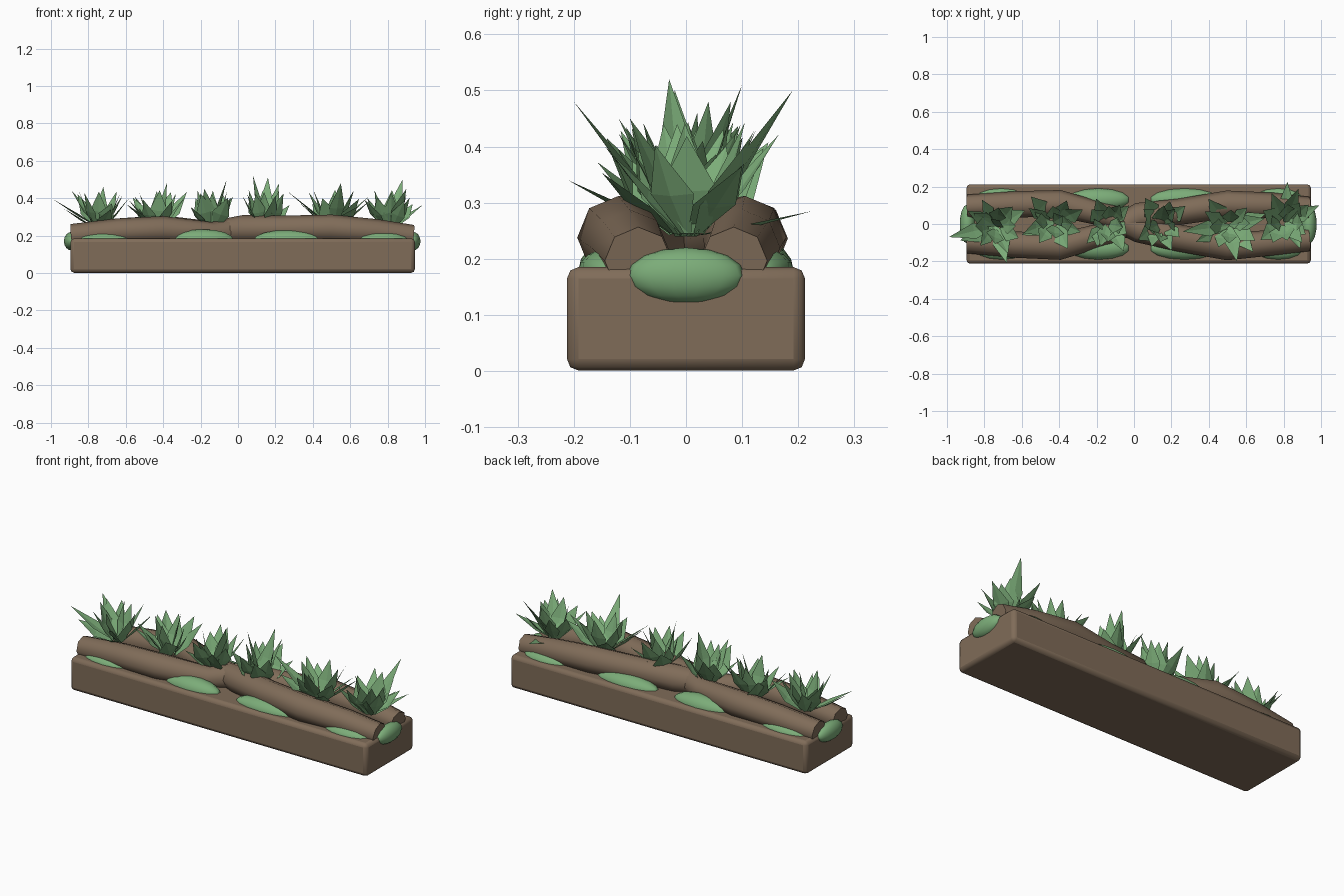
import bpy, bmesh, math, random
from mathutils import Vector

random.seed(11)
cube = bpy.data.objects.get("Cube")
if cube:
    bpy.data.objects.remove(cube, do_unlink=True)


def material(name, color):
    m = bpy.data.materials.new(name)
    m.diffuse_color = color
    m.use_nodes = True
    m.node_tree.nodes["Principled BSDF"].inputs["Base Color"].default_value = color
    return m


bark = material("bark brown", (0.215, 0.15, 0.099, 1))
leaf = material("leaf green", (0.2, 0.415, 0.19, 1))


def finish(obj, name, mat, angle=None):
    obj.name = name
    obj.data.materials.clear()
    obj.data.materials.append(mat)
    if angle:
        bpy.ops.object.select_all(action="DESELECT")
        obj.select_set(True)
        bpy.context.view_layer.objects.active = obj
        bpy.ops.object.shade_smooth_by_angle(angle=math.radians(angle))
    return obj


# Planter block with softened edges
bpy.ops.mesh.primitive_cube_add(size=1, location=(0.025, 0, 0.093))
block = bpy.context.object
block.scale = (1.842, 0.424, 0.184)
bpy.ops.object.transform_apply(location=False, rotation=False, scale=True)
bevel = block.modifiers.new("soft edges", "BEVEL")
bevel.width, bevel.segments = 0.02, 2
finish(block, "planter_block", bark, 30)


# Two thick roots that cross over in the middle
def root(name, points):
    curve = bpy.data.curves.new(name, "CURVE")
    curve.dimensions = "3D"
    curve.bevel_depth = 1
    curve.bevel_resolution = 2
    curve.use_fill_caps = True
    spline = curve.splines.new("POLY")
    spline.points.add(len(points) - 1)
    for p, (x, y, z, r) in zip(spline.points, points):
        p.co = (x, y, z, 1)
        p.radius = r
    obj = bpy.data.objects.new(name, curve)
    bpy.context.collection.objects.link(obj)
    bpy.ops.object.select_all(action="DESELECT")
    obj.select_set(True)
    bpy.context.view_layer.objects.active = obj
    bpy.ops.object.convert(target="MESH")
    finish(bpy.context.object, name, bark, 50)


root("root_back_to_front", [
    (-0.89, 0.095, 0.2, 0.062), (-0.64, 0.105, 0.222, 0.07), (-0.4, 0.11, 0.236, 0.072),
    (-0.14, 0.045, 0.215, 0.062), (0.03, -0.025, 0.235, 0.075), (0.24, -0.075, 0.235, 0.072),
    (0.5, -0.12, 0.238, 0.074), (0.74, -0.1, 0.22, 0.068), (0.935, -0.085, 0.197, 0.06)])
root("root_front_to_back", [
    (-0.89, -0.095, 0.2, 0.062), (-0.64, -0.11, 0.222, 0.07), (-0.4, -0.12, 0.232, 0.072),
    (-0.14, -0.05, 0.21, 0.062), (0.03, 0.04, 0.235, 0.075), (0.24, 0.065, 0.235, 0.07),
    (0.5, 0.105, 0.238, 0.074), (0.74, 0.1, 0.22, 0.068), (0.935, 0.085, 0.197, 0.06)])


# Moss cushions along both long sides and at both ends
def moss(name, center, radii):
    bpy.ops.mesh.primitive_uv_sphere_add(segments=14, ring_count=8, location=center)
    obj = bpy.context.object
    obj.scale = radii
    finish(obj, name, leaf, 60)


for side, label in ((-1, "front"), (1, "back")):
    for i, (x, rx, rz) in enumerate(((-0.71, 0.15, 0.04), (-0.19, 0.17, 0.056),
                                     (0.27, 0.19, 0.052), (0.77, 0.14, 0.042))):
        moss(f"moss_{label}_{i + 1}", (x, side * 0.13, 0.178), (rx, 0.062, rz))
for x, label in ((-0.89, "right"), (0.935, "left")):
    moss(f"moss_end_{label}", (x, 0, 0.17), (0.042, 0.105, 0.05))


# Tufts of broad, pointed, slightly folded leaf blades
def blade(bm, base, tip, width, twist=0.0):
    base, tip = Vector(base), Vector(tip)
    axis = (tip - base).normalized()
    side = axis.cross(Vector((0, 0, 1))).normalized()
    out = side.cross(axis)
    across = side * math.cos(twist) + out * math.sin(twist)
    normal = axis.cross(across)
    mid = base.lerp(tip, 0.45)
    lower = bm.verts.new(base)
    upper = bm.verts.new(tip)
    spine = bm.verts.new(mid + normal * width * 0.08)
    for s in (-1, 1):
        edge = bm.verts.new(mid + across * width * 0.5 * s)
        foot = bm.verts.new(base + across * width * 0.12 * s)
        ring = [lower, foot, edge, spine]
        bm.faces.new(ring if s > 0 else ring[::-1])
        bm.faces.new([spine, edge, upper] if s > 0 else [upper, edge, spine])


# centre x, centre y, reach along x, top height, extra long blade tips
tufts = (
    (-0.74, -0.01, 0.21, 0.45,
     ((-0.99, -0.07, 0.395), (-0.68, -0.21, 0.34), (-0.89, 0.07, 0.44), (-0.72, 0.02, 0.46))),
    (-0.43, 0.01, 0.2, 0.45, ((-0.6, -0.06, 0.37), (-0.38, 0.04, 0.48))),
    (-0.14, 0.0, 0.15, 0.45, ((-0.06, -0.02, 0.5), (-0.18, -0.12, 0.45))),
    (0.14, 0.0, 0.16, 0.46, ((0.08, -0.03, 0.52), (0.16, 0.1, 0.51), (0.22, 0.08, 0.48))),
    (0.51, -0.01, 0.22, 0.45, ((0.26, -0.04, 0.44), (0.55, -0.2, 0.48), (0.7, 0.03, 0.41))),
    (0.81, 0.01, 0.17, 0.45,
     ((0.99, 0.1, 0.365), (0.88, 0.19, 0.5), (0.82, 0.225, 0.285), (0.9, -0.1, 0.45))),
)
for i, (cx, cy, reach, top, extras) in enumerate(tufts):
    bm = bmesh.new()
    count = 12
    for k in range(count):
        a = math.tau * (k + random.uniform(-0.3, 0.3)) / count
        lean = (0.55, 1.0, 0.8)[k % 3] * random.uniform(0.85, 1.0)
        foot = (cx + 0.03 * math.cos(a), cy + 0.02 * math.sin(a), 0.245)
        tip = (cx + reach * lean * math.cos(a), cy + 0.18 * lean * math.sin(a),
               top - 0.09 * lean ** 2 * random.uniform(0.2, 1.2))
        blade(bm, foot, tip, random.uniform(0.075, 0.105), random.uniform(-0.6, 0.6))
    for tip in extras:
        blade(bm, (cx, cy, 0.24), tip, 0.085)
    mesh = bpy.data.meshes.new("leaf_tuft")
    bm.to_mesh(mesh)
    bm.free()
    tuft = bpy.data.objects.new("leaf_tuft", mesh)
    bpy.context.collection.objects.link(tuft)
    finish(tuft, f"leaf_tuft_{i + 1}", leaf)
